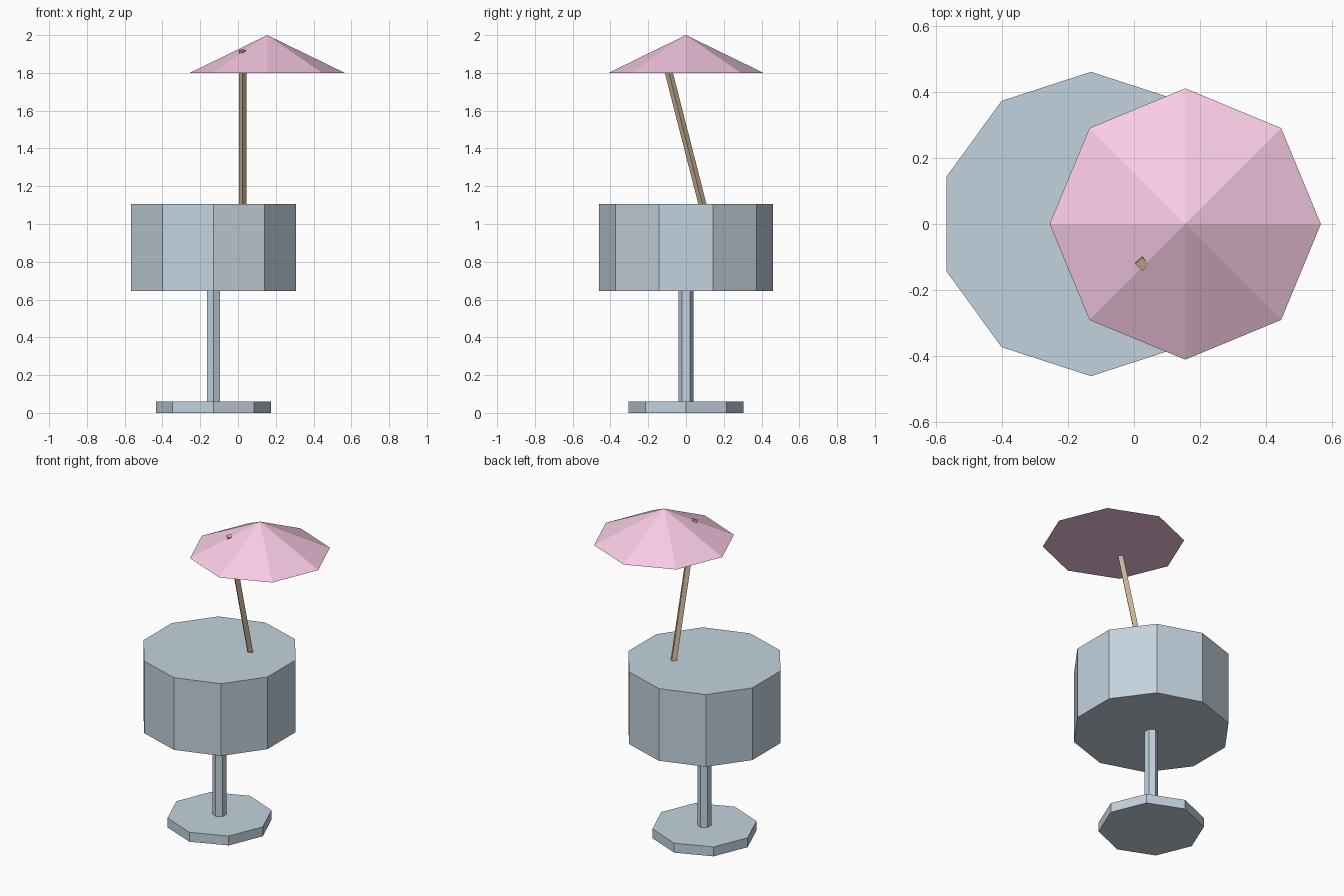
import bpy

if "Cube" in bpy.data.objects:
    bpy.data.objects.remove(bpy.data.objects["Cube"])


def material(name, rgb):
    mat = bpy.data.materials.new(name)
    mat.diffuse_color = (*rgb, 1.0)
    mat.use_nodes = True
    mat.node_tree.nodes["Principled BSDF"].inputs["Base Color"].default_value = mat.diffuse_color
    return mat


def prism(name, sides, radius, z0, z1, x, mat, top_radius=None):
    """Flat-faced upright prism or cone between two heights."""
    bpy.ops.mesh.primitive_cone_add(
        vertices=sides, radius1=radius,
        radius2=radius if top_radius is None else top_radius,
        depth=z1 - z0, location=(x, 0, (z0 + z1) / 2))
    ob = bpy.context.object
    ob.name = name
    ob.data.materials.append(mat)
    return ob


glass = material("blue_grey_glass", (0.55, 0.65, 0.73))
pink = material("pink_paper", (0.95, 0.60, 0.78))
wood = material("brown_wood", (0.60, 0.46, 0.30))

GLASS_X = -0.13

# Drinking glass: foot, stem and bowl
prism("glass_foot", 8, 0.305, 0.0, 0.06, GLASS_X, glass)
prism("glass_stem", 6, 0.04, 0.06, 0.645, GLASS_X, glass)
prism("glass_bowl", 10, 0.46, 0.645, 1.105, GLASS_X, glass)

# Leaning stick, set into the bowl and poking through the canopy
stick = prism("umbrella_stick", 4, 0.021, 0.955, 1.935, 0.025, wood)
stick.rotation_euler.x = 0.25

# Paper umbrella canopy
prism("umbrella_canopy", 8, 0.41, 1.80, 2.0, 0.155, pink, top_radius=0)
